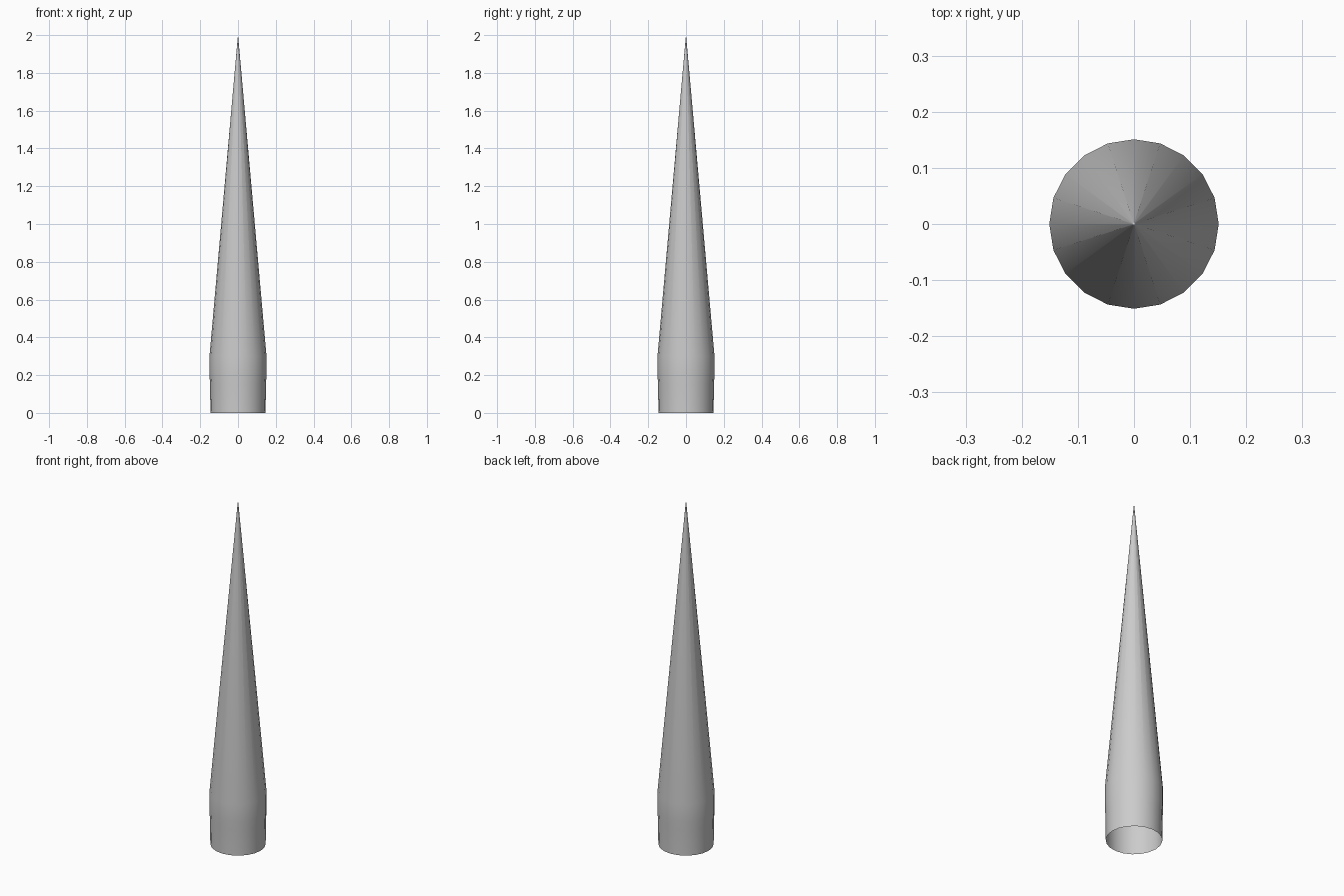
import bpy, bmesh, math

if "Cube" in bpy.data.objects:
    bpy.data.objects.remove(bpy.data.objects["Cube"])

SIDES = 20
# Profile of the spike: (radius, height), open at the bottom
PROFILE = [(0.146, 0.0), (0.148, 0.15), (0.151, 0.2), (0.151, 0.3), (0.003, 1.97)]

bm = bmesh.new()
rings = []
for r, z in PROFILE:
    rings.append([bm.verts.new((r * math.cos(2 * math.pi * i / SIDES),
                                r * math.sin(2 * math.pi * i / SIDES), z))
                  for i in range(SIDES)])

# Tapering wall
for low, high in zip(rings, rings[1:]):
    for i in range(SIDES):
        j = (i + 1) % SIDES
        bm.faces.new((low[i], low[j], high[j], high[i]))

# Pointed tip
tip = bm.verts.new((0, 0, 2.0))
for i in range(SIDES):
    bm.faces.new((rings[-1][i], rings[-1][(i + 1) % SIDES], tip))

for f in bm.faces:
    f.smooth = True
mesh = bpy.data.meshes.new("spike")
bm.to_mesh(mesh)
bm.free()
spike = bpy.data.objects.new("spike", mesh)
bpy.context.collection.objects.link(spike)
